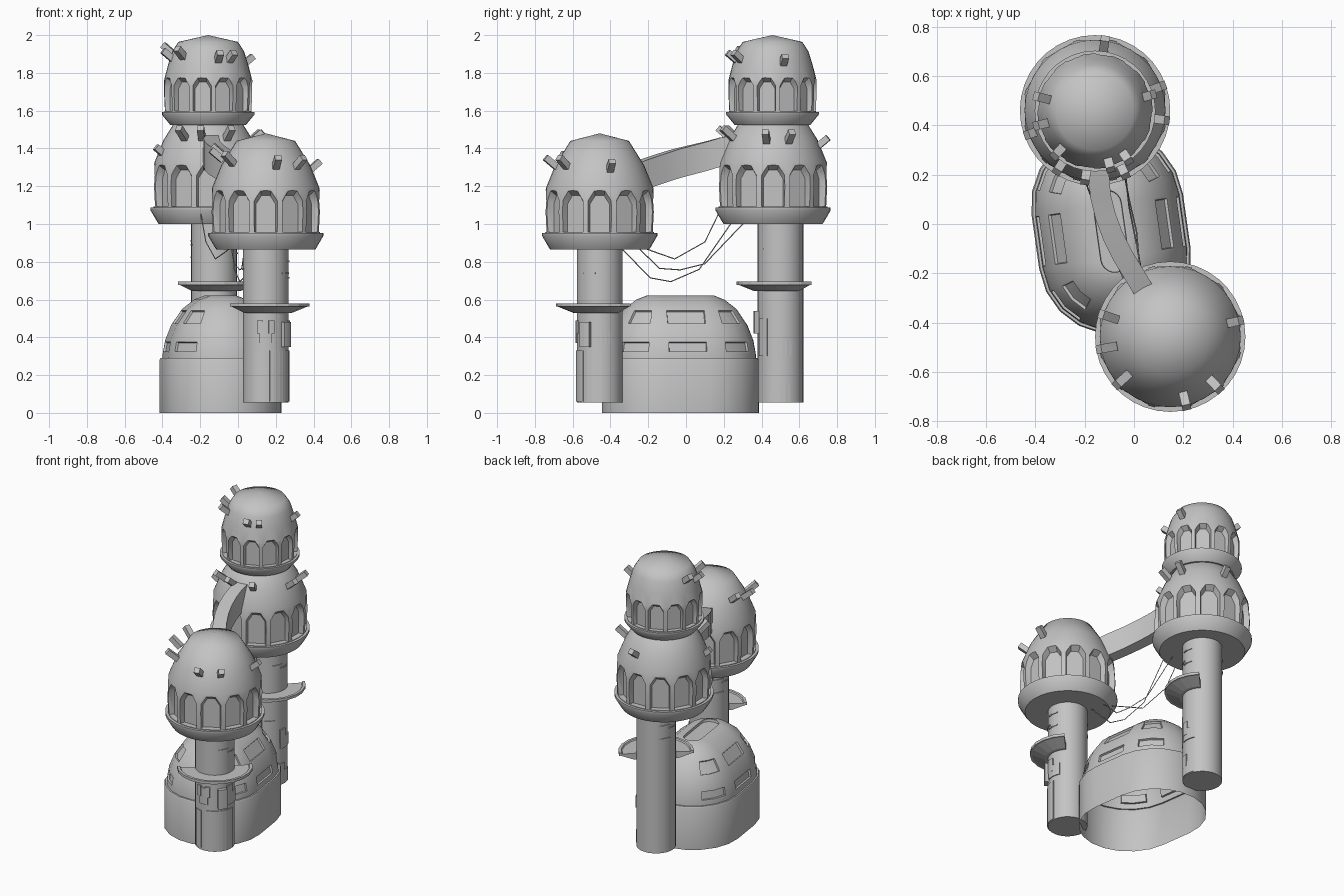
import bpy, bmesh
from math import sin, cos, pi, radians
from mathutils import Vector, Matrix

cube = bpy.data.objects.get("Cube")
if cube:
    bpy.data.objects.remove(cube)

grey = bpy.data.materials.new("plain grey")
grey.use_nodes = True
colour = (0.55, 0.55, 0.55, 1)
grey.diffuse_color = colour
grey.node_tree.nodes["Principled BSDF"].inputs["Base Color"].default_value = colour


def finish(name, bm, loc=(0, 0, 0), turn=0, smooth=None, merge=True):
    """Turn a bmesh into a placed, shaded object."""
    if merge:
        bmesh.ops.remove_doubles(bm, verts=bm.verts, dist=1e-5)
    bmesh.ops.recalc_face_normals(bm, faces=bm.faces)
    mesh = bpy.data.meshes.new(name)
    bm.to_mesh(mesh)
    bm.free()
    mesh.materials.append(grey)
    ob = bpy.data.objects.new(name, mesh)
    bpy.context.collection.objects.link(ob)
    ob.location = loc
    ob.rotation_euler.z = turn
    if smooth:
        shade(ob, smooth)
    return ob


def shade(ob, angle):
    bpy.ops.object.select_all(action='DESELECT')
    ob.select_set(True)
    bpy.context.view_layer.objects.active = ob
    bpy.ops.object.shade_smooth_by_angle(angle=radians(angle))


def loft(bm, rings, cap=False, wrap=False):
    """Bridge rings of points; wrap closes each ring, cap fills both ends."""
    rows = [[bm.verts.new(p) for p in ring] for ring in rings]
    count = len(rows[0])
    for a, b in zip(rows, rows[1:]):
        for i in range(count if wrap else count - 1):
            j = (i + 1) % count
            bm.faces.new((a[i], a[j], b[j], b[i]))
    if cap:
        bm.faces.new(rows[0])
        bm.faces.new(rows[-1])
    return rows


def lathe(bm, profile, steps, start=0.0, arc=2 * pi, solid=False):
    angles = [start + arc * k / steps for k in range(steps + 1)]
    loft(bm, [[(r * cos(a), r * sin(a), z) for r, z in profile] for a in angles],
         cap=solid, wrap=solid)


def block(r0, r1, z0, z1):
    return [(r0, z0), (r1, z0), (r1, z1), (r0, z1)]


def arch(half, low, spring, top):
    return [(-half, low), (half, low), (half, spring), (half * .45, top),
            (-half * .45, top), (-half, spring)]


def pod(name, profile, loc, size, turn):
    """Domed pod with a ring of twelve recessed arches."""
    bm = bmesh.new()
    lathe(bm, profile, 36)
    ob = finish(name, bm, loc)
    bm = bmesh.new()
    for k in range(12):
        a = turn + k * pi / 6
        out, side = Vector((cos(a), sin(a), 0)), Vector((-sin(a), cos(a), 0))
        rings = []
        for r, section in ((.25, arch(.052, .092, .24, .285)),
                           (.33, arch(.074, .092, .285, .345))):
            rings.append([(out * r + side * u) * size + Vector((0, 0, z * size))
                          for u, z in section])
        loft(bm, rings, cap=True, wrap=True)
    cutter = finish(name + "_cutter", bm, loc)
    cutter.hide_render = True
    mod = ob.modifiers.new("arches", 'BOOLEAN')
    mod.object, mod.operation, mod.solver = cutter, 'DIFFERENCE', 'EXACT'
    bpy.context.view_layer.update()
    baked = bpy.data.meshes.new_from_object(
        ob.evaluated_get(bpy.context.evaluated_depsgraph_get()))
    ob.modifiers.clear()
    ob.data = baked
    bpy.data.objects.remove(cutter)
    shade(ob, 47)


def posts(name, loc, places, radius, length):
    """Short square posts leaning out of a dome."""
    bm = bmesh.new()
    for degrees, z in places:
        m = (Matrix.Rotation(radians(degrees), 4, 'Z') @ Matrix.Translation((radius, 0, z))
             @ Matrix.Rotation(radians(-40), 4, 'Y')
             @ Matrix.Diagonal((length, .036, .034, 1)))
        bmesh.ops.create_cube(bm, size=1, matrix=m)
    finish(name, bm, loc, merge=False)


# Pods
big = [(0, 0), (.262, 0), (.27, .012), (.305, .072), (.305, .088), (.288, .088), (.294, .2),
       (.285, .325), (.236, .445), (.155, .575), (0, .615)]
small = [(0, 0), (.2, 0), (.245, .055), (.245, .07), (.23, .07), (.234, .15), (.234, .235),
         (.212, .32), (.19, .39), (.158, .44), (0, .476)]
front_at, rear_at = Vector((.147, -.457, .865)), Vector((-.158, .461, 1.0))
upper_at = Vector((-.158, .458, 1.524))
pod("front_pod", big, front_at, 1, 0)
pod("rear_lower_pod", big, rear_at, 1, 0)
pod("rear_upper_pod", small, upper_at, .8, radians(-8))
posts("front_posts", front_at, [(162, .52), (190, .5), (222, .48), (283, .46), (313, .46),
                                (13, .44)], .262, .085)
posts("rear_lower_posts", rear_at, [(352, .46), (20, .46), (82, .43), (200, .38), (238, .48),
                                    (262, .48), (295, .48)], .262, .085)
posts("rear_upper_posts", upper_at, [(166, .4), (194, .37), (228, .38), (285, .36), (304, .36),
                                     (16, .34)], .218, .075)


# Stems with balconies and applied plates
def stem(name, x, y, top, deck, plates):
    bm = bmesh.new()
    lathe(bm, [(0, .055), (.121, .055), (.121, top), (0, top)], 32)
    finish(name + "_stem", bm, (x, y, 0), smooth=35)
    bm = bmesh.new()
    lathe(bm, [(.1, -.05), (.14, -.05), (.22, -.018), (.232, -.018), (.232, 0),
               (.215, 0), (.21, -.008), (.1, -.008)], 11, radians(-145), radians(190), True)
    finish(name + "_balcony", bm, (x, y, deck))
    bm = bmesh.new()
    for middle, width, r, z0, z1 in plates:
        lathe(bm, block(.112, r, z0, z1), 4, radians(middle - width / 2), radians(width), True)
    for k in range(6):
        z = top - .08 - .022 * k
        lathe(bm, block(.112, .126, z, z + .008), 3, radians(60 * (k % 2) - 15 + 90 * k),
              radians(34), True)
    finish(name + "_plates", bm, (x, y, 0))


stem("front", .147, -.457, .88, .58,
     [(-90, 30, .128, .37, .48), (-104, 14, .13, .42, .49), (-76, 14, .13, .42, .49),
      (-35, 24, .146, .35, .48), (-62, 36, .126, .06, .33), (-110, 26, .125, .07, .32),
      (5, 44, .127, .36, .44), (-8, 22, .128, .4, .49), (-20, 50, .125, .06, .33)])
stem("rear", -.127, .5, 1.01, .695,
     [(-85, 26, .144, .42, .54), (5, 44, .127, .3, .38), (-8, 20, .128, .34, .43),
      (0, 48, .126, .06, .15), (-12, 22, .127, .12, .2), (-50, 30, .126, .3, .5)])


# Hall: open-bottomed oval base with a panelled dome
def oval(r, z):
    ring = []
    for end in (1, -1):
        for k in range(11):
            a = pi * k / 10 + (0 if end > 0 else pi)
            ring.append((r * cos(a), end * .11 + r * sin(a), z))
    return ring


bm = bmesh.new()
rings = [(.31, 0), (.31, .28), (.305, .29), (.295, .29), (.293, .315), (.28, .385),
         (.248, .465), (.19, .55), (.125, .6), (.068, .622), (.058, .622), (.056, .606)]
rows = loft(bm, [oval(r, z) for r, z in rings], wrap=True)
bm.faces.new(rows[-1])
bmesh.ops.recalc_face_normals(bm, faces=bm.faces)
# Recessed panels on the straight sides and beside them on the rounded ends
columns = [[10], [21], [1, 2], [7, 8], [12, 13], [18, 19]]
for level in (4, 5, 6):
    for column in columns:
        panel = []
        for i in column:
            corners = {rows[level + u][(i + v) % 22] for u in (0, 1) for v in (0, 1)}
            panel += [f for f in rows[level][i].link_faces if set(f.verts) == corners]
        bmesh.ops.inset_region(bm, faces=panel, thickness=.009, use_even_offset=True)
        bmesh.ops.inset_region(bm, faces=panel, thickness=.003, depth=-.012,
                               use_even_offset=True)
finish("hall", bm, (-.093, -.03, 0), radians(8), smooth=32)

# Bridge between the pods
path = [Vector(p) for p in ((.04, -.27, 1.245), (.01, -.22, 1.265), (-.045, -.13, 1.295),
                            (-.085, -.05, 1.32), (-.115, .03, 1.34), (-.135, .11, 1.36),
                            (-.142, .18, 1.38), (-.145, .26, 1.395))]
bm = bmesh.new()
sections = []
for i, p in enumerate(path):
    along = path[min(i + 1, len(path) - 1)] - path[max(i - 1, 0)]
    side = along.cross(Vector((0, 0, 1))).normalized() * .042
    up = Vector((0, 0, .077))
    sections.append([p - side - up, p + side - up, p + side + up, p - side + up])
loft(bm, sections, cap=True, wrap=True)
finish("bridge", bm, smooth=30)

# Slack cables
cables = [[(-.02, -.27, .89), (-.07, -.16, .85), (-.12, -.06, .815), (-.17, .1, .905),
           (-.2, .18, 1.07)],
          [(.04, -.28, .9), (.02, -.14, .765), (.01, -.03, .757), (-.02, .1, .79),
           (-.06, .31, 1.01)],
          [(.06, -.34, .87), (.03, -.19, .715), (.01, -.08, .695), (-.02, .07, .76),
           (-.04, .25, 1.02)]]
for points in cables:
    curve = bpy.data.curves.new("cable", 'CURVE')
    curve.dimensions = '3D'
    curve.bevel_depth, curve.bevel_resolution = .003, 0
    line = curve.splines.new('POLY')
    line.points.add(len(points) - 1)
    for point, co in zip(line.points, points):
        point.co = (*co, 1)
    curve.materials.append(grey)
    bpy.context.collection.objects.link(bpy.data.objects.new("cable", curve))
